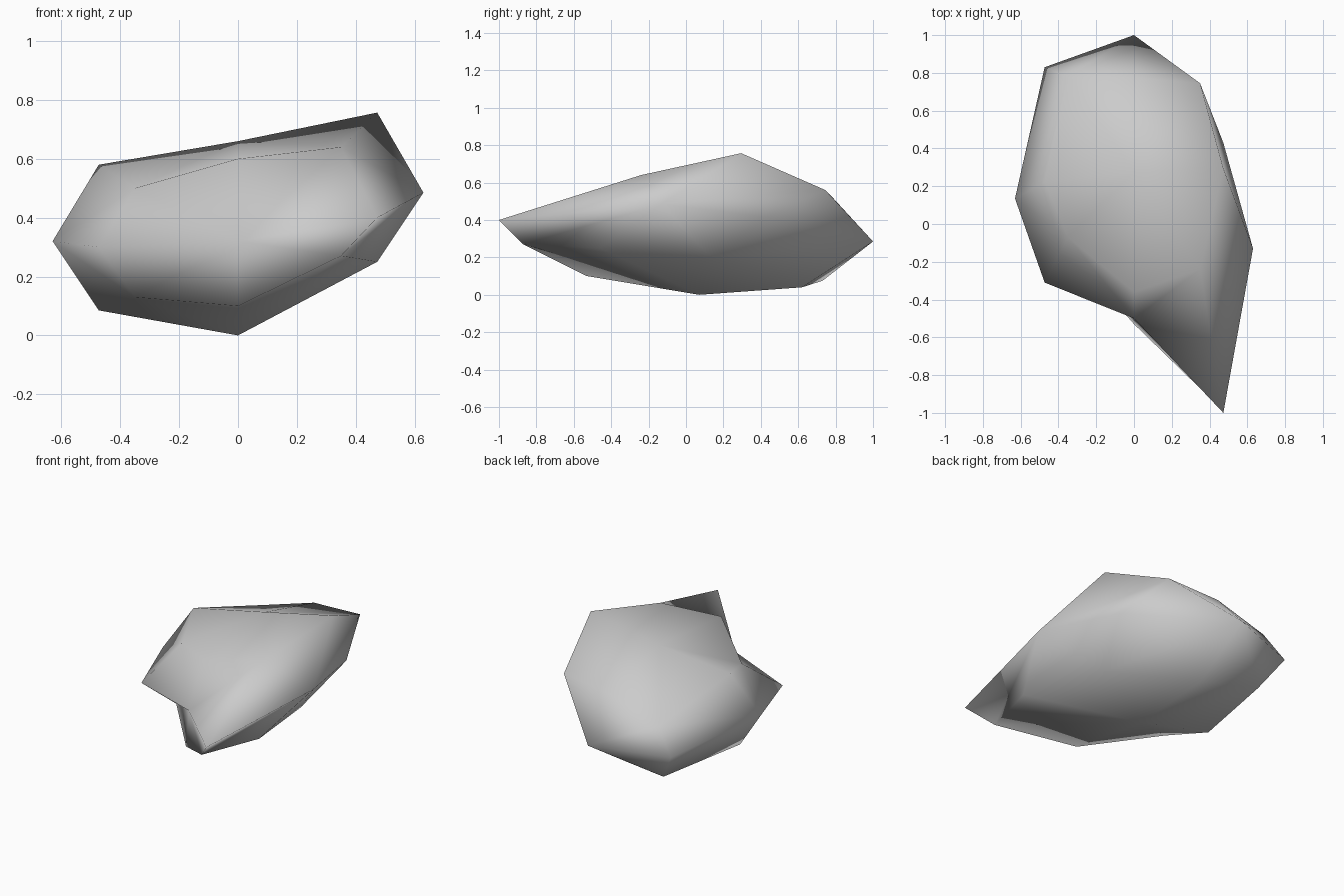
import bpy
import bmesh
from itertools import product

if "Cube" in bpy.data.objects:
    bpy.data.objects.remove(bpy.data.objects["Cube"], do_unlink=True)

# Half widths of the stone at face centres, edge middles and corners
HALF_WIDTH = {1: 0.63, 2: 0.473, 3: 0.35}

# Chipped (y, z) positions on three slices of a rounded block, going round
# each slice: front low, front, front high, low, middle, high, back low, back, back high
SLICES = {
    -1: [(-.13, .13), (-.31, .30), (-.07, .50),
         (.124, .085), (.135, .32), (.224, .58),
         (.73, .075), (.83, .27), (.78, .42)],
    0: [(-.53, .10), (-.5, .32), (-.36, .60),
        (.07, 0), None, (.276, .66),
        (.62, .04), (1, .285), (.775, .53)],
    1: [(-.87, .27), (-1, .40), (-.24, .64),
        (-.46, .25), (-.13, .485), (.295, .757),
        (.14, .19), (.43, .415), (.745, .56)],
}


def make_material(name, colour):
    material = bpy.data.materials.new(name)
    material.use_nodes = True
    material.diffuse_color = colour
    shader = material.node_tree.nodes["Principled BSDF"]
    shader.inputs["Base Color"].default_value = colour
    shader.inputs["Roughness"].default_value = 0.8
    return material


def without(key, *axes):
    """Grid key with the given axes moved to the middle."""
    return tuple(0 if axis in axes else value for axis, value in enumerate(key))


def build_stone(name, material):
    bm = bmesh.new()

    # One vertex for each place on the surface of the block
    verts = {}
    for slice_x, points in SLICES.items():
        for (row, level), point in zip(product((-1, 0, 1), repeat=2), points):
            if point is None:
                continue
            key = (slice_x, row, level)
            rank = sum(abs(value) for value in key)
            verts[key] = bm.verts.new((slice_x * HALF_WIDTH[rank], *point))

    # Three four-sided faces around each corner
    for corner in product((-1, 1), repeat=3):
        outward = corner[0] * corner[1] * corner[2] > 0
        for axis in range(3):
            b, c = (axis + 1) % 3, (axis + 2) % 3
            if not outward:
                b, c = c, b
            ring = [corner, without(corner, b), without(corner, b, c), without(corner, c)]
            face = bm.faces.new([verts[key] for key in ring])
            face.smooth = True

    mesh = bpy.data.meshes.new(name)
    bm.to_mesh(mesh)
    bm.free()
    mesh.materials.append(material)
    stone = bpy.data.objects.new(name, mesh)
    bpy.context.collection.objects.link(stone)
    return stone


build_stone("stone", make_material("stone grey", (0.6, 0.6, 0.6, 1)))
